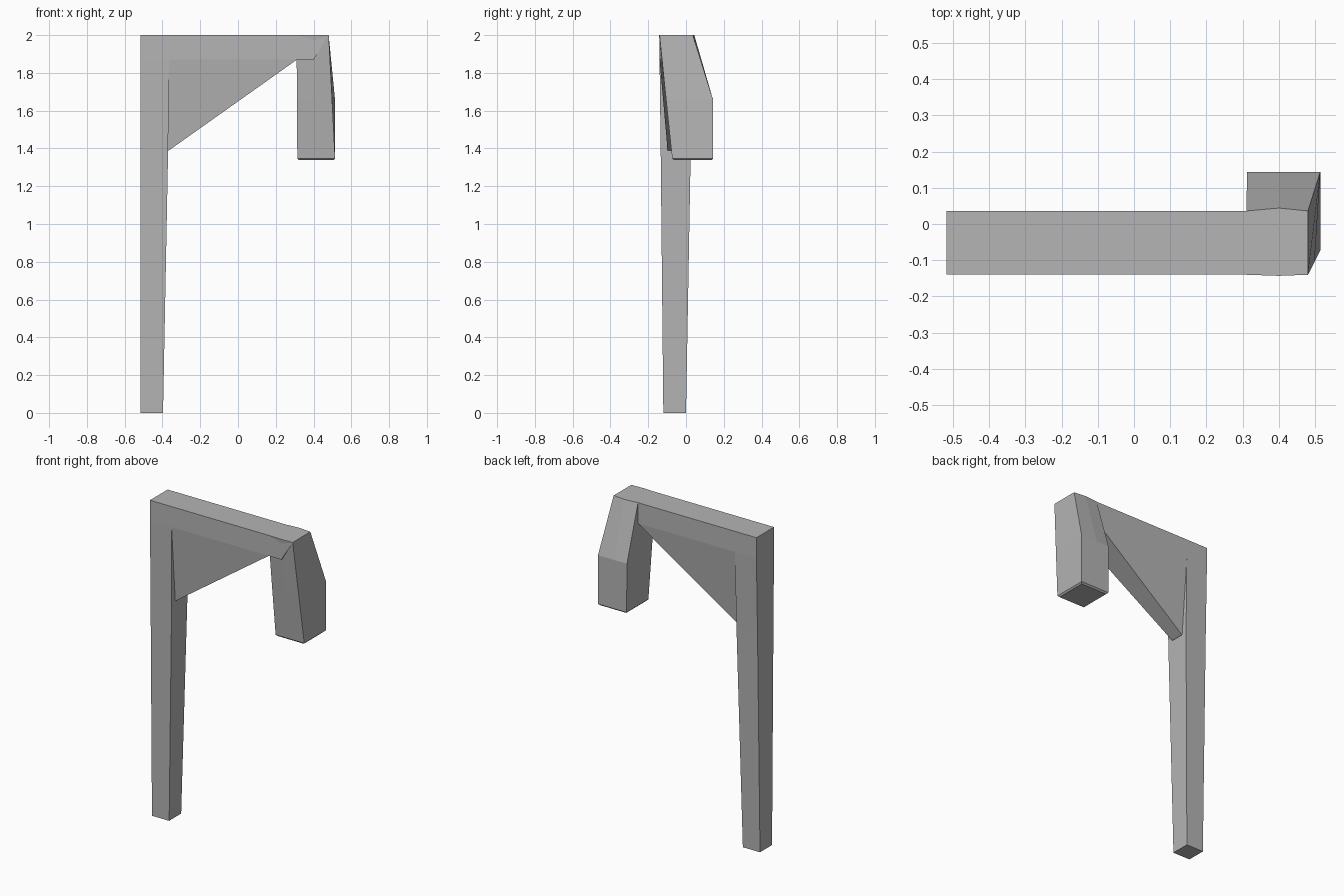
import bpy, bmesh

if "Cube" in bpy.data.objects:
    bpy.data.objects.remove(bpy.data.objects["Cube"])

# Dark grey shared by every part
grey = bpy.data.materials.new("dark_grey")
grey.diffuse_color = (0.46, 0.46, 0.46, 1)
grey.use_nodes = True
grey.node_tree.nodes["Principled BSDF"].inputs["Base Color"].default_value = grey.diffuse_color


def loft(name, rings):
    """Skin a list of equal-length vertex rings and cap both ends."""
    bm = bmesh.new()
    loops = [[bm.verts.new(p) for p in ring] for ring in rings]
    n = len(loops[0])
    for a, b in zip(loops, loops[1:]):
        for i in range(n):
            j = (i + 1) % n
            bm.faces.new((a[i], a[j], b[j], b[i]))
    bm.faces.new(loops[0][::-1])
    bm.faces.new(loops[-1])
    bmesh.ops.recalc_face_normals(bm, faces=bm.faces)
    mesh = bpy.data.meshes.new(name)
    bm.to_mesh(mesh)
    bm.free()
    mesh.materials.append(grey)
    obj = bpy.data.objects.new(name, mesh)
    bpy.context.collection.objects.link(obj)
    return obj


def rect(x0, x1, y0, y1, z):
    return [(x0, y0, z), (x1, y0, z), (x1, y1, z), (x0, y1, z)]


FRONT, BACK = -0.14, 0.036

# Tapered upright post
loft("post", [rect(-0.517, -0.397, -0.12, 0.0, 0),
              rect(-0.517, -0.370, -0.134, 0.025, 1.39),
              rect(-0.517, -0.366, FRONT, BACK, 1.87),
              rect(-0.517, -0.366, FRONT, BACK, 2.0)])

# Top beam, with a slanted end that runs into the hanging head
beam = [(-0.366, 1.87), (0.40, 1.87), (0.48, 2.0), (-0.366, 2.0)]
loft("top_beam", [[(x, y, z) for x, z in beam] for y in (FRONT, BACK)])

# Corner brace, narrowing toward its lower tip
loft("corner_brace", [
    [(-0.38, y, 1.87), (-0.38, tip, 1.385), (-0.365, tip, 1.39), (0.312, y, 1.87)]
    for y, tip in ((FRONT, -0.097), (BACK, -0.01))])


# Hanging head: six-sided rings, bent backward and then dropping straight down
def head_ring(x0, x1, y0, y1, z, bulge=0.0):
    xm = 0.40
    return [(x0, y0, z), (xm, y0 - bulge, z), (x1, y0, z),
            (x1, y1, z), (xm, y1 + bulge, z), (x0, y1, z)]


head = [head_ring(0.31, 0.48, FRONT, BACK, 2.0, 0.003),
        head_ring(0.312, 0.498, -0.105, 0.144, 1.655),
        head_ring(0.314, 0.514, -0.073, 0.144, 1.347),
        head_ring(0.323, 0.505, -0.064, 0.134, 1.338)]
# The back edge of the top bulges a little and the back right corner flares at the bend
head[0][4] = (0.40, 0.044, 2.0)
head[1][3] = (0.514, 0.144, 1.655)
loft("hanging_head", head)
